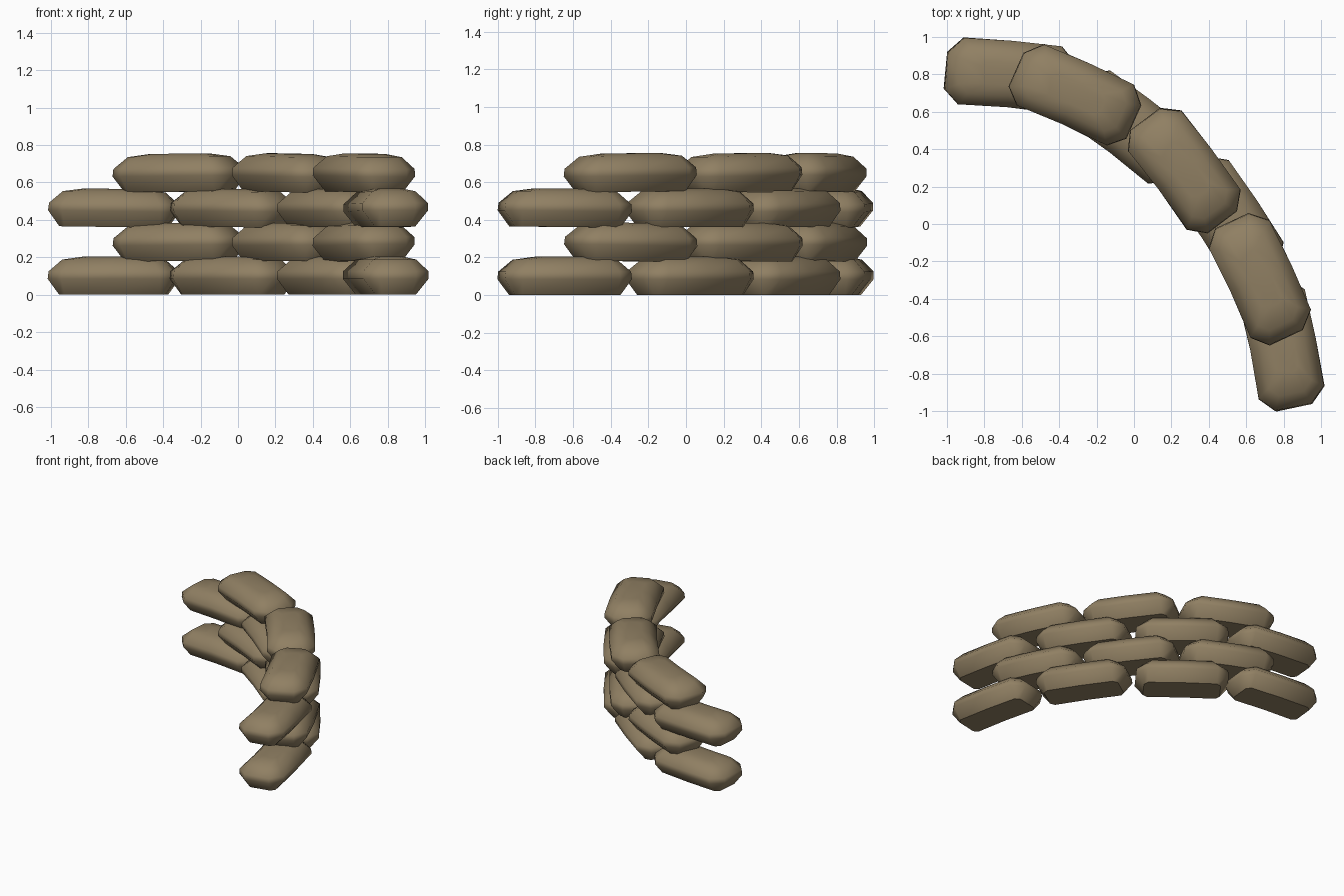
import bpy, bmesh, math, random
from mathutils import Matrix, Vector

if "Cube" in bpy.data.objects:
    bpy.data.objects.remove(bpy.data.objects["Cube"])

random.seed(4)
canvas = bpy.data.materials.new("khaki canvas")
canvas.diffuse_color = (0.28, 0.215, 0.125, 1)
canvas.use_nodes = True
canvas.node_tree.nodes["Principled BSDF"].inputs["Base Color"].default_value = canvas.diffuse_color

# Bag levels: height, half length, half width, corner cut
LEVELS = [(0.0, 0.285, 0.11, 0.03),
          (0.085, 0.345, 0.178, 0.08),
          (0.125, 0.34, 0.178, 0.08),
          (0.188, 0.27, 0.118, 0.05),
          (0.204, 0.16, 0.06, 0.03)]


def outline(l, w, c):
    """Rectangle with cut corners and a midpoint on each long side."""
    return [(l, -w + c), (l, w - c), (l - c, w), (0, w), (-l + c, w),
            (-l, w - c), (-l, -w + c), (-l + c, -w), (0, -w), (l - c, -w)]


def sandbag(name, x, y, z, angle, tilt=0.0):
    bm = bmesh.new()
    rings = []
    for h, l, w, c in LEVELS:
        # slight sag towards the inside of the arc
        rings.append([bm.verts.new((px, py + 0.012 - 0.1 * px * px, h))
                      for px, py in outline(l, w, c)])
    for a, b in zip(rings, rings[1:]):
        for i in range(len(a)):
            j = (i + 1) % len(a)
            bm.faces.new((a[i], a[j], b[j], b[i]))
    bm.faces.new(rings[0][::-1])
    bm.faces.new(rings[-1])
    mesh = bpy.data.meshes.new(name)
    bm.to_mesh(mesh)
    bm.free()
    mesh.materials.append(canvas)
    ob = bpy.data.objects.new(name, mesh)
    bpy.context.collection.objects.link(ob)
    ob.location = (x, y, z)
    ob.rotation_euler = (0, math.radians(tilt), math.radians(angle))
    bpy.ops.object.select_all(action='DESELECT')
    ob.select_set(True)
    bpy.context.view_layer.objects.active = ob
    bpy.ops.object.shade_smooth_by_angle(angle=math.radians(49))


# Two alternating courses laid along the arc: x, y, angle
COURSE_OF_FOUR = [(-0.665, 0.79, -5.5), (-0.03, 0.515, -37),
                  (0.50, 0.02, -56), (0.785, -0.645, -78)]
COURSE_OF_THREE = [(-0.315, 0.685, -24), (0.264, 0.285, -53),
                   (0.668, -0.295, -65)]

for row, z in enumerate((0.0, 0.18, 0.362, 0.55)):
    course = COURSE_OF_THREE if row % 2 else COURSE_OF_FOUR
    for n, (x, y, angle) in enumerate(course):
        tilt = random.uniform(-1, 1) if row else 0
        turn = random.uniform(-1, 1) if row in (1, 2) else 0
        sandbag(f"sandbag_row{row + 1}_{n + 1}", x, y, z, angle + turn, tilt)
